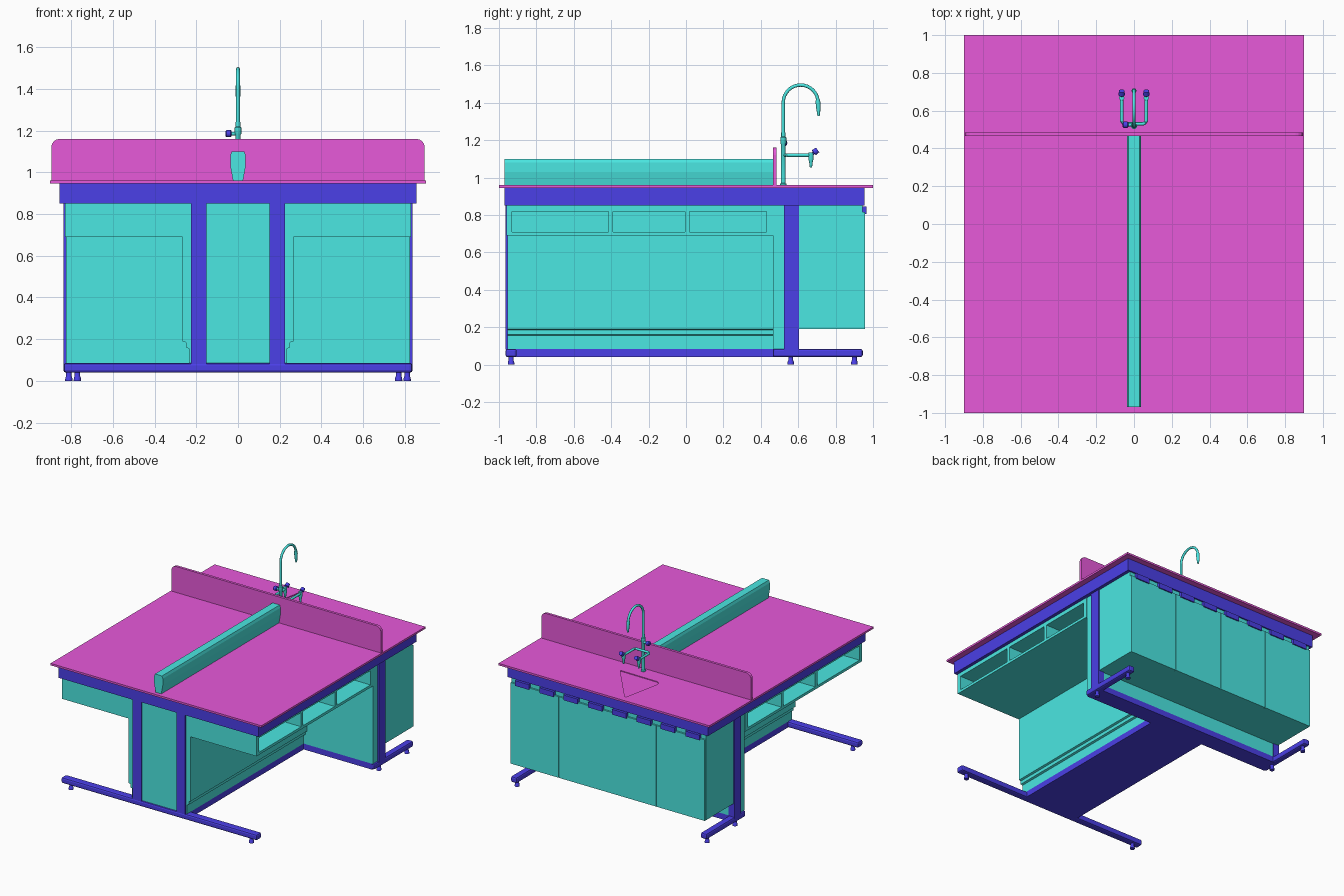
import bpy, bmesh, math
from mathutils import Vector

if "Cube" in bpy.data.objects:
    bpy.data.objects.remove(bpy.data.objects["Cube"])


def material(name, color):
    m = bpy.data.materials.new(name)
    m.diffuse_color = (*color, 1)
    m.use_nodes = True
    m.node_tree.nodes["Principled BSDF"].inputs["Base Color"].default_value = m.diffuse_color
    return m


MAGENTA = material("worktop_magenta", (0.8, 0.1, 0.7))
TEAL = material("cabinet_teal", (0.07, 0.8, 0.76))
BLUE = material("frame_blue", (0.07, 0.05, 0.8))


def finish(name, bm, mat, smooth=False):
    bmesh.ops.recalc_face_normals(bm, faces=bm.faces)
    me = bpy.data.meshes.new(name)
    bm.to_mesh(me)
    bm.free()
    me.materials.append(mat)
    ob = bpy.data.objects.new(name, me)
    bpy.context.collection.objects.link(ob)
    if smooth:
        bpy.ops.object.select_all(action='DESELECT')
        ob.select_set(True)
        bpy.context.view_layer.objects.active = ob
        bpy.ops.object.shade_smooth_by_angle(angle=math.radians(40))
    return ob


def box(name, x, y, z, mat, bevel=0):
    bm = bmesh.new()
    bmesh.ops.create_cube(bm, size=1)
    for v in bm.verts:
        v.co = [(a[0] + a[1]) / 2 + c * (a[1] - a[0]) for a, c in zip((x, y, z), v.co)]
    if bevel:
        bmesh.ops.bevel(bm, geom=bm.edges[:], offset=bevel, segments=2, profile=0.5, affect='EDGES')
    return finish(name, bm, mat)


def prism(name, pts, to3d, offset, mat):
    """Extrude a 2D outline; to3d places each point, offset is the extrusion."""
    bm = bmesh.new()
    f = bm.faces.new([bm.verts.new(to3d(*p)) for p in pts])
    r = bmesh.ops.extrude_face_region(bm, geom=[f])
    bmesh.ops.translate(bm, vec=offset, verts=[g for g in r["geom"] if isinstance(g, bmesh.types.BMVert)])
    return finish(name, bm, mat)


def tube(name, pts, radii, mat, sides=12):
    """Sweep a circle along a path; radii is one number or one per point."""
    pts = [Vector(p) for p in pts]
    if not isinstance(radii, (list, tuple)):
        radii = [radii] * len(pts)
    bm, rings = bmesh.new(), []
    for i, p in enumerate(pts):
        t = (pts[min(i + 1, len(pts) - 1)] - pts[max(i - 1, 0)]).normalized()
        u = Vector((1, 0, 0)) if abs(t.x) < 0.7 else Vector((0, 0, 1))
        w = t.cross(u).normalized()
        u = w.cross(t)
        rings.append([bm.verts.new(p + radii[i] * (math.cos(a) * u + math.sin(a) * w))
                      for a in (2 * math.pi * k / sides for k in range(sides))])
    for a, b in zip(rings, rings[1:]):
        for k in range(sides):
            bm.faces.new((a[k], a[(k + 1) % sides], b[(k + 1) % sides], b[k]))
    bm.faces.new(rings[0])
    bm.faces.new(rings[-1])
    return finish(name, bm, mat, True)


def span(s, a, b):
    return tuple(sorted((s * a, s * b)))


# Worktop with a shallow three-sided sink recess
top = box("worktop", (-0.9, 0.9), (-1, 1), (0.945, 0.96), MAGENTA)
outline = [(-0.15, 0.945), (-0.135, 0.94), (0.13, 0.615), (0.13, 0.606), (-0.18, 0.61), (-0.2, 0.62), (-0.21, 0.645)]
cutter = prism("sink_cutter", outline, lambda x, y: (x, y, 0.954), (0, 0, 0.05), MAGENTA)
cutter.hide_render = True
cutter.hide_viewport = True
mod = top.modifiers.new("sink_recess", 'BOOLEAN')
mod.object = cutter
mod.solver = 'EXACT'

# Splashback with rounded top corners
arc = [(0.855 + 0.04 * math.cos(a), 1.12 + 0.04 * math.sin(a)) for a in (math.pi / 8 * k for k in range(5))]
prof = [(0.895, 0.958)] + arc + [(-x, z) for x, z in reversed(arc)] + [(-0.895, 0.958)]
prism("splashback", prof, lambda x, z: (x, 0.465, z), (0, 0.02, 0), MAGENTA)

# Service spine along the worktop
half = [(0.024, 0.958), (0.037, 1.03), (0.037, 1.08), (0.03, 1.1)]
prism("service_spine", half + [(-x, z) for x, z in reversed(half)],
      lambda x, z: (x, -0.97, z), (0, 1.435, 0), TEAL)

# Frame rails under the worktop
for s, side in ((-1, "left"), (1, "right")):
    box(side + "_top_rail", span(s, 0.795, 0.855), (-0.97, 0.955), (0.85, 0.945), BLUE)
box("front_top_rail", (-0.8, 0.8), (-0.97, -0.91), (0.85, 0.945), BLUE)
box("back_top_rail", (-0.8, 0.8), (0.895, 0.955), (0.85, 0.945), BLUE)
box("middle_top_rail", (-0.8, 0.8), (0.5, 0.6), (0.85, 0.945), BLUE)

# Central body with stepped sides
half = [(0.235, 0.085), (0.235, 0.155), (0.25, 0.16), (0.25, 0.185), (0.265, 0.19), (0.265, 0.85)]
prism("central_body", half + [(-x, z) for x, z in reversed(half)],
      lambda x, z: (x, -0.955, z), (0, 1.42, 0), TEAL)
box("base_plate", (-0.235, 0.235), (-0.92, 0.47), (0.04, 0.085), BLUE)

# Open shelf boxes on both sides of the body
for s, side in ((-1, "left"), (1, "right")):
    x = span(s, 0.26, 0.83)
    box(side + "_shelf_floor", x, (-0.96, 0.465), (0.69, 0.71), TEAL)
    box(side + "_shelf_roof", x, (-0.96, 0.465), (0.82, 0.85), TEAL)
    box(side + "_shelf_back", span(s, 0.26, 0.29), (-0.96, 0.465), (0.7, 0.83), TEAL)
    for i, y in enumerate(((-0.96, -0.93), (-0.415, -0.39), (-0.005, 0.02), (0.43, 0.465))):
        box(f"{side}_shelf_divider_{i}", x, y, (0.7, 0.83), TEAL)

# Cross panel and its floor rail
box("cross_panel", (-0.825, 0.825), (0.465, 0.6), (0.085, 0.85), TEAL)
box("cross_rail", (-0.82, 0.82), (0.465, 0.6), (0.04, 0.085), BLUE)

# Back cabinet, doors and handles
box("back_cabinet", (-0.83, 0.83), (0.6, 0.944), (0.19, 0.85), TEAL)
for i in range(4):
    x0 = -0.83 + i * 0.415
    box(f"door_{i}", (x0 + 0.002, x0 + 0.413), (0.943, 0.957), (0.19, 0.815), TEAL)
    for j, c in enumerate((0.1, 0.31)):
        box(f"door_{i}_handle_{j}", (x0 + c - 0.06, x0 + c + 0.06), (0.94, 0.966), (0.805, 0.845), BLUE)

# Columns, feet and levelling glides
box("front_foot", (-0.835, 0.835), (-0.965, -0.905), (0.04, 0.085), BLUE, 0.012)


def glide(name, x, y):
    tube(name, [(x, y, z) for z in (0, 0.018, 0.022, 0.045)], [0.018, 0.016, 0.013, 0.013], BLUE)


for s, side in ((-1, "left"), (1, "right")):
    box(side + "_front_column", span(s, 0.15, 0.225), (-0.965, -0.915), (0.08, 0.86), BLUE)
    box(side + "_side_column", span(s, 0.785, 0.837), (0.523, 0.605), (0.06, 0.86), BLUE)
    box(side + "_back_foot", span(s, 0.785, 0.837), (0.465, 0.945), (0.04, 0.085), BLUE, 0.012)
    glide(side + "_front_glide", s * 0.77, -0.935)
    glide(side + "_middle_glide", s * 0.811, 0.56)
    glide(side + "_back_glide", s * 0.811, 0.9)

# Tap: post, gooseneck and nozzle
tube("tap_post", [(0, 0.52, z) for z in (0.955, 0.967, 0.97, 1.18, 1.185, 1.215, 1.22, 1.24)],
     [0.018, 0.018, 0.013, 0.013, 0.016, 0.016, 0.011, 0.011], TEAL)
neck = [(0, 0.52, 1.2)] + [(0, 0.613 - 0.093 * math.cos(a), 1.402 + 0.093 * math.sin(a))
                           for a in (math.pi * k / 16 for k in range(17))]
tube("tap_gooseneck", neck, 0.009, TEAL)
tube("tap_nozzle", [(0, 0.704, 1.415), (0, 0.706, 1.4), (0, 0.708, 1.365), (0, 0.709, 1.33)],
     [0.012, 0.013, 0.011, 0.006], TEAL)
tube("tap_stem", [(-0.005, 0.525, 1.185), (-0.035, 0.525, 1.185)], 0.009, TEAL)
tube("tap_knob", [(-0.03, 0.525, 1.185), (-0.035, 0.525, 1.185), (-0.055, 0.525, 1.185), (-0.06, 0.525, 1.185)],
     [0.012, 0.017, 0.017, 0.012], BLUE)

# Side outlets with knobs
for s, side in ((-1, "left"), (1, "right")):
    bend = [(s * (0.045 + 0.02 * math.sin(a)), 0.55 - 0.02 * math.cos(a), 1.12)
            for a in (math.pi / 8 * k for k in range(5))]
    tube(side + "_outlet_arm", [(0, 0.53, 1.12)] + bend + [(s * 0.065, 0.68, 1.12)], 0.009, TEAL)
    tube(side + "_outlet_nozzle", [(s * 0.065, 0.668, z) for z in (1.135, 1.1, 1.085, 1.055)],
         [0.014, 0.014, 0.01, 0.006], TEAL)
    tube(side + "_outlet_knob", [(s * 0.065, 0.67, 1.12), (s * 0.065, 0.682, 1.132), (s * 0.065, 0.684, 1.134),
                                 (s * 0.065, 0.704, 1.148)], [0.008, 0.009, 0.017, 0.015], BLUE)
